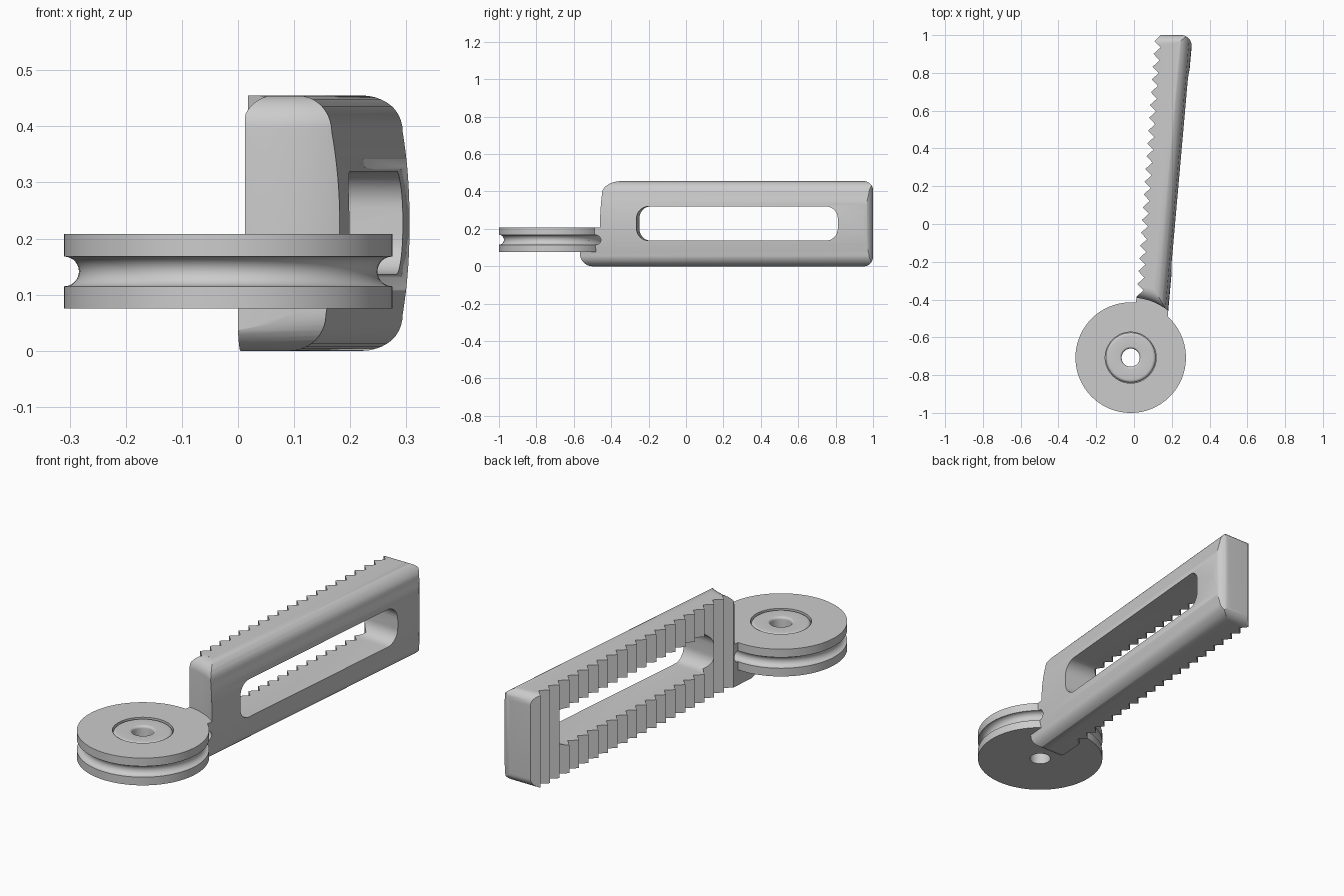
import bpy, bmesh
from math import cos, sin, pi, radians
from mathutils import Vector

if "Cube" in bpy.data.objects:
    bpy.data.objects.remove(bpy.data.objects["Cube"], do_unlink=True)

TILT = 0.0885                    # sideways lean of the bar per unit of length
HEIGHT = 0.455
HUB = Vector((-0.0175, -0.7075, 0))
R, BASE, TOP = 0.2925, 0.075, 0.208
ROPE_Z, ROPE_R = 0.1415, 0.0265

grey = bpy.data.materials.new("plain grey")
grey.use_nodes = True
grey.diffuse_color = (0.6, 0.6, 0.6, 1)
grey.node_tree.nodes["Principled BSDF"].inputs["Base Color"].default_value = (0.6, 0.6, 0.6, 1)


def finish(name, bm):
    bmesh.ops.recalc_face_normals(bm, faces=bm.faces)
    mesh = bpy.data.meshes.new(name)
    bm.to_mesh(mesh)
    bm.free()
    mesh.materials.append(grey)
    ob = bpy.data.objects.new(name, mesh)
    bpy.context.collection.objects.link(ob)
    return ob


def prism(name, points, sweep):
    """Extrude a closed outline along a vector."""
    bm = bmesh.new()
    face = bm.faces.new([bm.verts.new(p) for p in points])
    new = bmesh.ops.extrude_face_region(bm, geom=[face])["geom"]
    bmesh.ops.translate(bm, vec=sweep, verts=[v for v in new if isinstance(v, bmesh.types.BMVert)])
    return finish(name, bm)


def ring(name, profile, steps=96):
    """Revolve a closed (radius, height) outline about the hub axis."""
    bm = bmesh.new()
    rows = []
    for i in range(steps):
        a = 2 * pi * i / steps
        rows.append([bm.verts.new(HUB + Vector((r * cos(a), r * sin(a), z))) for r, z in profile])
    n = len(profile)
    for i in range(steps):
        a, b = rows[i], rows[(i + 1) % steps]
        for j in range(n):
            k = (j + 1) % n
            bm.faces.new((a[j], b[j], b[k], a[k]))
    return finish(name, bm)


def arc(cx, cy, rx, ry, start, end, steps=10):
    angles = [radians(start + (end - start) * i / steps) for i in range(steps + 1)]
    return [(cx + rx * cos(a), cy + ry * sin(a)) for a in angles]


def rounded_box(x0, x1, y0, y1, radii):
    """Rounded rectangle; radii run from the lower left corner anticlockwise."""
    a, b, c, d = radii
    return (arc(x0 + a, y0 + a, a, a, 180, 270) + arc(x1 - b, y0 + b, b, b, 270, 360)
            + arc(x1 - c, y1 - c, c, c, 0, 90) + arc(x0 + d, y1 - d, d, d, 90, 180))


def combine(ob, helper, operation):
    helper.hide_render = True
    mod = ob.modifiers.new(operation.lower(), 'BOOLEAN')
    mod.operation, mod.solver, mod.object = operation, 'EXACT', helper
    bpy.context.view_layer.objects.active = ob
    bpy.ops.object.modifier_apply(modifier=mod.name)
    bpy.data.objects.remove(helper, do_unlink=True)


# Bar: D-shaped cross-section with a gently bulged outer face
half = HEIGHT / 2
reach = half - 0.065
bulge = [(0.207 + 0.015 * (1 - (s / 8) ** 2), half + reach * s / 8) for s in range(-7, 8)]
section = ([(-0.3, 0)] + arc(0.137, 0.065, 0.07, 0.065, 270, 360) + bulge
           + arc(0.137, HEIGHT - 0.065, 0.07, 0.065, 0, 90) + [(-0.3, HEIGHT)])
bar = prism("toothed_bar", [(x - 0.75 * TILT, -0.75, z) for x, z in section],
            Vector((1.95 * TILT, 1.95, 0)))

# Rounded ends seen from the side
side = rounded_box(-0.568, 1.0, -0.0005, HEIGHT + 0.0005, (0.07, 0.05, 0.05, 0.02))
combine(bar, prism("side_outline", [(-0.5, y, z) for y, z in side], Vector((1.2, 0, 0))), 'INTERSECT')

# Plan outline with the row of teeth
TEETH = 20
first, last = Vector((0.013, -0.385)), Vector((0.108, 0.968))
plan = [(0.0, -0.56)]
for i in range(TEETH):
    tip, root = first.lerp(last, i / TEETH), first.lerp(last, (i + 0.5) / TEETH)
    plan += [(tip.x, tip.y), (root.x + 0.035, root.y)]
plan += [(last.x, last.y), (0.15, 1.01)]
plan += arc(0.25, 0.94, 0.056, 0.06, 90, 0) + [(0.4, 0.9), (0.4, -0.59)]
combine(bar, prism("plan_outline", [(x, y, -0.1) for x, y in plan], Vector((0, 0, 0.7))), 'INTERSECT')

# Long slot through the bar
slot = rounded_box(-0.265, 0.82, 0.137, 0.32, (0.065,) * 4)
combine(bar, prism("slot_cutter", [(-0.3, y + 0.5 * TILT, z) for y, z in slot],
                   Vector((1, -TILT, 0))), 'DIFFERENCE')

# Curved clearance above the wheel, with a rounded upper lip
lip = arc(0.378, HEIGHT - 0.06, 0.06, 0.06, 180, 92)
clearance = [(0.06, 0.2), (0.28, 0.2), (0.28, TOP), (0.318, TOP)] + lip + [(0.378, 0.6), (0.06, 0.6)]
combine(bar, ring("clearance_cutter", clearance), 'DIFFERENCE')

# Rope channel passing between wheel and bar
combine(bar, ring("rope_cutter", arc(R, ROPE_Z, ROPE_R, ROPE_R, 0, 345, 23)), 'DIFFERENCE')

# Grooved wheel with a round-edged boss in its upper face
wheel_profile = [(0.048, BASE), (R, BASE)]
wheel_profile += arc(R, ROPE_Z, ROPE_R, ROPE_R, 270, 90, 14)
wheel_profile += [(R, TOP), (0.135, TOP), (0.135, TOP - 0.016)]
wheel_profile += arc(0.116, TOP - 0.016, 0.016, 0.014, 0, 90, 6)
wheel_profile += arc(0.06, TOP - 0.014, 0.012, 0.012, 90, 180, 6)
wheel = ring("grooved_wheel", wheel_profile)

for ob in (bar, wheel):
    bpy.ops.object.select_all(action='DESELECT')
    ob.select_set(True)
    bpy.context.view_layer.objects.active = ob
    bpy.ops.object.shade_smooth_by_angle(angle=radians(30))
